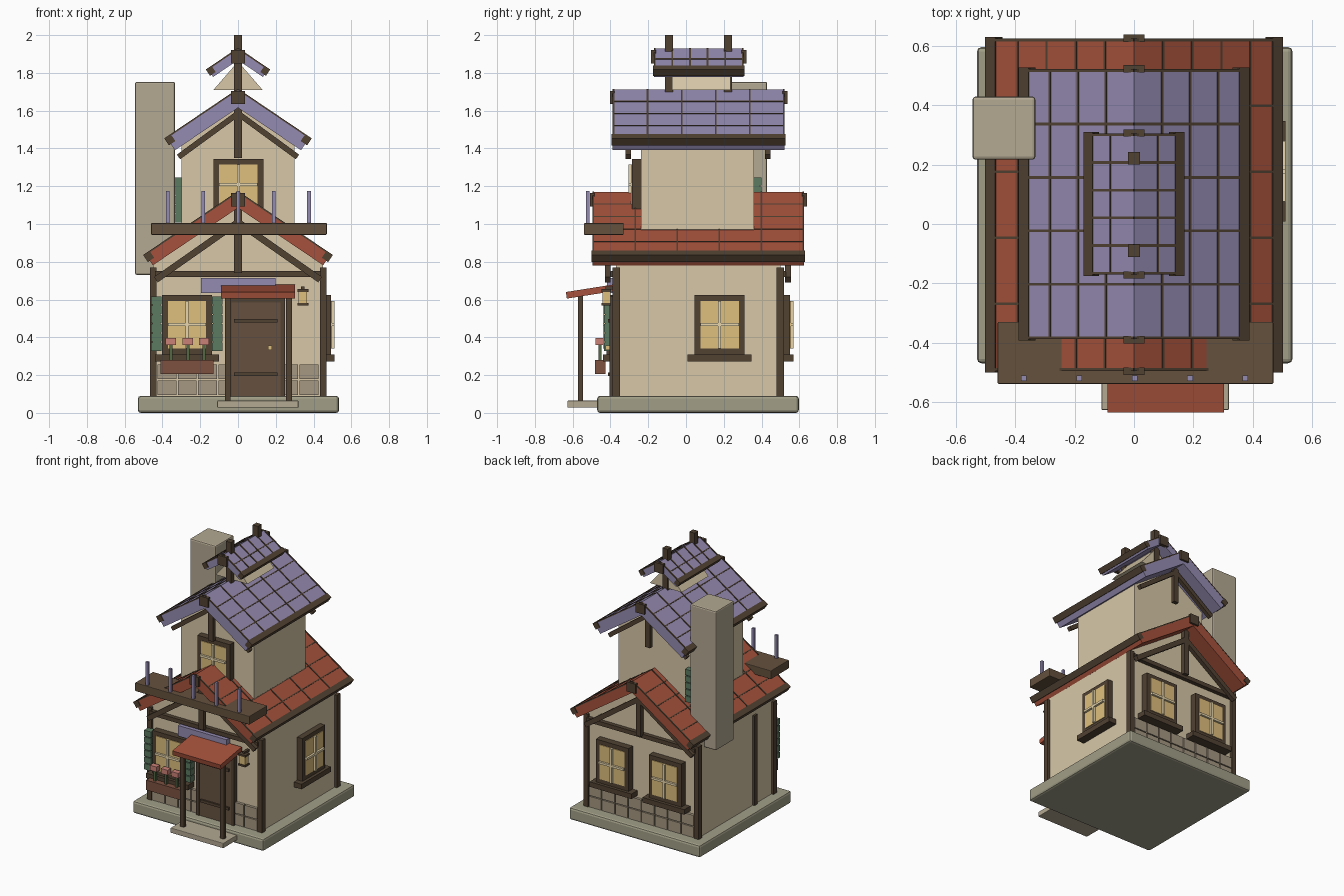
import bpy, bmesh
from math import radians, sin, cos, tan, pi, atan2, hypot
from mathutils import Matrix, Vector

if "Cube" in bpy.data.objects:
    bpy.data.objects.remove(bpy.data.objects["Cube"])


def mat(name, r, g, b):
    m = bpy.data.materials.new(name)
    m.diffuse_color = [(c / 255) ** 2.2 for c in (r, g, b)] + [1]
    m.use_nodes = True
    m.node_tree.nodes["Principled BSDF"].inputs["Base Color"].default_value = m.diffuse_color
    return m


WALL = mat("plaster", 214, 198, 166)
WOOD = mat("dark_wood", 82, 68, 54)
DOOR = mat("door_wood", 102, 82, 66)
DECK = mat("deck_wood", 100, 82, 64)
RED = mat("red_tile", 164, 82, 62)
BLUE = mat("purple_tile", 148, 138, 176)
STONE = mat("base_stone", 160, 157, 134)
BLOCK = mat("wall_stone", 164, 150, 128)
CHIM = mat("chimney_stone", 178, 167, 145)
GLASS = mat("warm_glass", 222, 190, 124)
BAR = mat("glazing_bar", 232, 214, 172)
GREEN = mat("shutter_green", 92, 122, 98)
STEM = mat("stem_green", 84, 104, 70)
PINK = mat("flower_pink", 200, 128, 118)
POT = mat("planter_red", 124, 82, 66)


def finish(name, bm, m, loc=(0, 0, 0), rz=0, bevel=0):
    me = bpy.data.meshes.new(name)
    bmesh.ops.recalc_face_normals(bm, faces=bm.faces)
    bm.to_mesh(me)
    bm.free()
    me.materials.append(m)
    ob = bpy.data.objects.new(name, me)
    ob.location, ob.rotation_euler = loc, (0, 0, rz)
    bpy.context.collection.objects.link(ob)
    if bevel:
        mod = ob.modifiers.new("bevel", "BEVEL")
        mod.width, mod.segments = bevel, 2
    return ob


def solids(name, m, items, **kw):
    """items: (centre, size, optional y rotation, optional x rotation)"""
    bm = bmesh.new()
    for it in items:
        c, s = it[0], it[1]
        ry = it[2] if len(it) > 2 else 0
        rx = it[3] if len(it) > 3 else 0
        M = (Matrix.Translation(c) @ Matrix.Rotation(ry, 4, 'Y')
             @ Matrix.Rotation(rx, 4, 'X') @ Matrix.Diagonal((*s, 1)))
        bmesh.ops.create_cube(bm, size=1, matrix=M)
    return finish(name, bm, m, **kw)


def span(x0, x1, y0, y1, z0, z1):
    return (((x0 + x1) / 2, (y0 + y1) / 2, (z0 + z1) / 2), (x1 - x0, y1 - y0, z1 - z0))


def bar(x0, z0, x1, z1, y, t, d):
    """beam between two points in an xz plane"""
    return (((x0 + x1) / 2, y, (z0 + z1) / 2), (hypot(x1 - x0, z1 - z0), d, t), -atan2(z1 - z0, x1 - x0))


def prism(name, pts, y0, y1, m):
    bm = bmesh.new()
    f = bm.faces.new([bm.verts.new((x, y0, z)) for x, z in pts])
    r = bmesh.ops.extrude_face_region(bm, geom=[f])
    vs = [v for v in r["geom"] if isinstance(v, bmesh.types.BMVert)]
    bmesh.ops.translate(bm, verts=vs, vec=(0, y1 - y0, 0))
    return finish(name, bm, m)


def roof(name, zr, run, y0, y1, th, rows, cols, m, eave=0.045, a=radians(34)):
    L, yc, W = run / cos(a), (y0 + y1) / 2, y1 - y0
    slabs, seams, eaves = [], [], []
    for s in (-1, 1):
        def at(d, h):
            return (s * (d * cos(a) + h * sin(a)), zr - d * sin(a) + h * cos(a))

        def put(lst, d, h, y, size):
            x, z = at(d, h)
            lst.append(((x, y, z), size, s * a))
        put(slabs, L / 2, -th / 2, yc, (L, W, th))
        for i in range(1, rows):
            put(seams, L * i / rows, 0, yc, (0.007, W, 0.006))
        for j in range(cols + 1):
            put(seams, L / 2, 0, y0 + 0.004 + (W - 0.008) * j / cols, (L, 0.009, 0.008))
        put(eaves, L - 0.008, -eave / 2 + 0.004, yc, (eave * 0.9, W + 0.012, eave))
    solids(name + "_slopes", m, slabs)
    solids(name + "_seams", WOOD, seams)
    solids(name + "_eave_beams", WOOD, eaves)
    solids(name + "_ridge_ends", WOOD,
           [((0, y, zr - 0.042), (0.072, 0.025, 0.07)) for y in (y0 - 0.002, y1 + 0.002)])


def window(name, x, y, z, rz=0, w=0.265, h=0.315, sill=True):
    kw = dict(loc=(x, y, z), rz=rz)
    t = 0.032
    fr = [((s * (w - t) / 2, -0.015, 0), (t, 0.05, h)) for s in (-1, 1)]
    fr += [((0, -0.015, s * (h - t) / 2), (w, 0.05, t)) for s in (-1, 1)]
    solids(name + "_frame", WOOD, fr, **kw)
    gw, gh = w - 2 * t + 0.002, h - 2 * t + 0.002
    solids(name + "_glass", GLASS, [((0, -0.02, 0), (gw, 0.05, gh))], **kw)
    solids(name + "_bars", BAR, [((0, -0.05, 0), (0.016, 0.02, gh)), ((0, -0.05, 0), (gw, 0.02, 0.016))], **kw)
    if sill:
        solids(name + "_sill", WOOD, [((0, -0.025, -h / 2 - 0.02), (0.34, 0.07, 0.037))], **kw)


# ground slab and step
solids("base", STONE, [span(-0.53, 0.535, -0.47, 0.597, 0, 0.09)], bevel=0.015)
solids("front_step", CHIM, [span(-0.11, 0.32, -0.628, -0.45, 0.028, 0.065)], bevel=0.004)

# walls with gables
prism("lower_walls", [(-0.45, 0.08), (0.45, 0.08), (0.45, 0.785), (0, 1.088), (-0.45, 0.785)], -0.37, 0.5, WALL)
prism("upper_walls", [(-0.298, 0.9), (0.298, 0.9), (0.298, 1.415), (0, 1.62), (-0.298, 1.415)], -0.237, 0.36, WALL)
prism("cupola", [(-0.13, 1.71), (0.13, 1.71), (0, 1.86)], -0.075, 0.235, WALL)

# roofs
roof("lower_roof", 1.17, 0.49, -0.495, 0.625, 0.07, 5, 5, RED)
roof("upper_roof", 1.712, 0.378, -0.388, 0.522, 0.08, 4, 5, BLUE)
roof("top_roof", 1.928, 0.16, -0.17, 0.305, 0.05, 2, 5, BLUE, eave=0.04)
solids("finials", WOOD, [span(-0.021, 0.021, y, y + 0.043, 1.69, 2.0) for y in (-0.112, 0.2)])

# timber framing
solids("corner_posts", WOOD, [((x, y, 0.425), (0.036, 0.04, 0.69)) for x in (-0.449, 0.451) for y in (-0.37, 0.5)])
solids("left_wall_post", WOOD, [((-0.452, -0.15, 0.42), (0.025, 0.035, 0.66))])
for nm, y, y2 in (("front", -0.415, -0.385), ("back", 0.54, 0.515)):
    solids("lower_truss_" + nm, WOOD,
           [bar(s * 0.435, 0.705, 0, 1.01, y, 0.035, 0.03) for s in (-1, 1)]
           + [span(-0.02, 0.02, y - 0.015, y + 0.015, 0.74, 1.12), ((0, y2, 0.735), (0.88, 0.03, 0.03))])
for nm, y in (("front", -0.305), ("back", 0.432)):
    solids("upper_truss_" + nm, WOOD,
           [bar(s * 0.315, 1.355, 0, 1.585, y, 0.03, 0.03) for s in (-1, 1)]
           + [span(-0.02, 0.02, y - 0.015, y + 0.015, 1.35, 1.66)])

# stone courses on front and back walls
stones = []
for r in range(2):
    for i in range(8):
        w = 0.86 / 8
        x = -0.43 + w * (i + 0.5)
        size = (w - 0.008, 0.03, 0.078)
        stones.append(((x, 0.505, 0.133 + 0.085 * r), size))
        stones.append(((x, -0.375, 0.133 + 0.085 * r), size))
solids("stone_courses", BLOCK, stones)

# windows
window("front_window", -0.27, -0.38, 0.467)
window("right_window", 0.452, 0.178, 0.467, rz=pi / 2)
window("back_window_left", -0.215, 0.51, 0.467, rz=pi)
window("back_window_right", 0.215, 0.51, 0.467, rz=pi)
window("upper_window", 0.002, -0.245, 1.21, h=0.27, sill=False)

# louvred shutters
for nm, x, y, z, n, w in (("left", -0.432, -0.41, 0.35, 6, 0.055), ("right", -0.11, -0.41, 0.35, 6, 0.055),
                          ("upper_back", -0.305, 0.375, 1.03, 5, 0.065)):
    solids("shutter_" + nm, GREEN, [((x, y, z + 0.049 * i), (w, 0.05, 0.043)) for i in range(n)]
           + [((x, y, z + 0.049 * (n - 1) / 2), (w - 0.012, 0.035, 0.049 * n - 0.01))])

# flower box
solids("planter", POT, [span(-0.41, -0.13, -0.482, -0.425, 0.207, 0.28)])
solids("stems", STEM, [((x, -0.455, 0.32), (0.016, 0.016, 0.09)) for x in (-0.355, -0.265, -0.18)])
solids("flowers", PINK, [((x, -0.458, 0.377), (0.055, 0.04, 0.037)) for x in (-0.355, -0.265, -0.18)])

# door
solids("door", DOOR, [span(-0.035, 0.225, -0.4, -0.36, 0.07, 0.585)])
solids("door_frame", WOOD, [span(-0.06, -0.035, -0.405, -0.36, 0.07, 0.61), span(0.225, 0.25, -0.405, -0.36, 0.07, 0.61),
                            span(-0.06, 0.25, -0.405, -0.36, 0.585, 0.615)])
solids("door_straps", WOOD, [span(-0.02, 0.21, -0.412, -0.39, z, z + 0.02) for z in (0.195, 0.478)])
solids("door_knob", GLASS, [((0.17, -0.41, 0.345), (0.022, 0.03, 0.022))])

# porch
solids("porch_posts", WOOD, [span(x, x + 0.03, -0.572, -0.545, 0.06, 0.625) for x in (-0.07, 0.255)])
solids("porch_roof", RED, [((0.107, -0.51, 0.642), (0.392, 0.25, 0.035), 0, radians(9))])
solids("name_board", BLUE, [((0.002, -0.397, 0.675), (0.395, 0.04, 0.078))])

# lantern
solids("lantern_glow", GLASS, [((0.343, -0.422, 0.61), (0.045, 0.042, 0.065))])
solids("lantern_caps", WOOD, [((0.343, -0.422, z), (0.058, 0.05, 0.014)) for z in (0.575, 0.648)]
       + [((0.343, -0.395, 0.66), (0.018, 0.06, 0.016))])

# balcony and railing posts
solids("balcony", DECK, [span(-0.46, 0.47, -0.54, -0.33, 0.943, 1.005)], bevel=0.004)
solids("railing_posts", BLUE, [((-0.372 + 0.187 * i, -0.52, 1.085), (0.019, 0.019, 0.18)) for i in range(5)])

# chimney
solids("chimney", CHIM, [span(-0.545, -0.333, 0.217, 0.43, 0.73, 1.753)], bevel=0.01)
